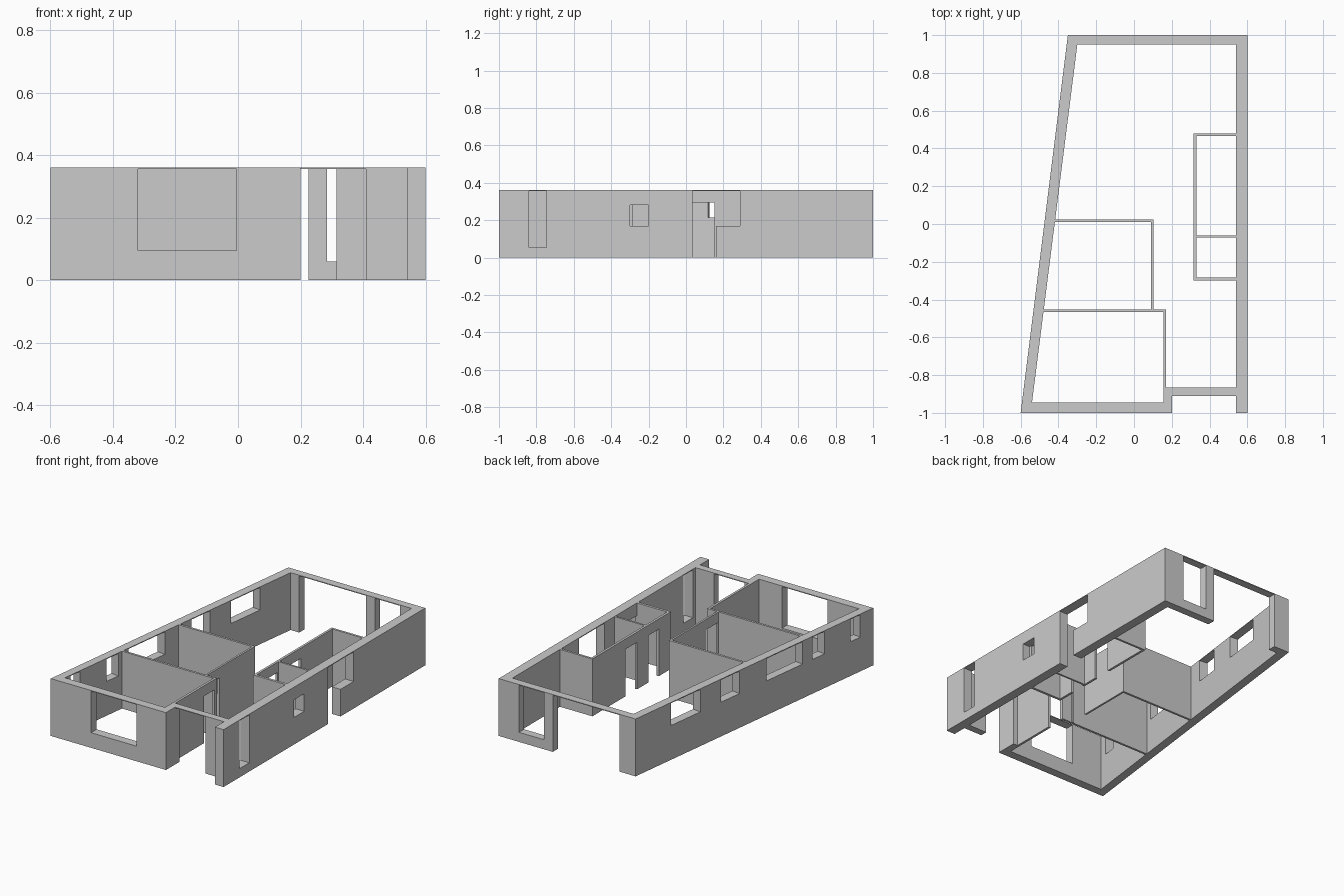
import bpy
import bmesh

H = 0.36          # wall height
HEAD = 0.355      # head height of openings in the outer walls
DOOR = 0.295      # head height of inner doors

cube = bpy.data.objects.get("Cube")
if cube:
    bpy.data.objects.remove(cube, do_unlink=True)

plaster = bpy.data.materials.new("grey plaster")
plaster.use_nodes = True
plaster.diffuse_color = (0.6, 0.6, 0.6, 1)
for node in plaster.node_tree.nodes:
    if node.type == 'BSDF_PRINCIPLED':
        node.inputs["Base Color"].default_value = (0.6, 0.6, 0.6, 1)
        node.inputs["Roughness"].default_value = 0.9


def prism(name, outline, z0=0.0, z1=H):
    """Extrude a floor-plan outline from z0 to z1."""
    bm = bmesh.new()
    base = bm.faces.new([bm.verts.new((x, y, z0)) for x, y in outline])
    top = bmesh.ops.extrude_face_region(bm, geom=[base])["geom"]
    for v in top:
        if isinstance(v, bmesh.types.BMVert):
            v.co.z = z1
    bmesh.ops.recalc_face_normals(bm, faces=bm.faces)
    mesh = bpy.data.meshes.new(name)
    bm.to_mesh(mesh)
    bm.free()
    mesh.materials.append(plaster)
    obj = bpy.data.objects.new(name, mesh)
    bpy.context.collection.objects.link(obj)
    return obj


def box(name, x0, x1, y0, y1, z0=0.0, z1=H):
    return prism(name, [(x0, y0), (x1, y0), (x1, y1), (x0, y1)], z0, z1)


def carve(obj, cutters):
    """Cut every cutter out of obj, then discard the cutters."""
    for c in cutters:
        c.hide_render = True
        mod = obj.modifiers.new("cut", 'BOOLEAN')
        mod.operation = 'DIFFERENCE'
        mod.solver = 'EXACT'
        mod.object = c
    bpy.context.view_layer.update()
    graph = bpy.context.evaluated_depsgraph_get()
    mesh = bpy.data.meshes.new_from_object(obj.evaluated_get(graph))
    obj.modifiers.clear()
    obj.data = mesh
    for c in cutters:
        bpy.data.objects.remove(c, do_unlink=True)


# Outer walls: footprint with a slanted right side and a recessed entrance
outer_walls = prism("outer_walls", [
    (-0.6, -1), (0.2, -1), (0.2, -0.91), (0.54, -0.91),
    (0.54, -1), (0.6, -1), (0.6, 1), (-0.35, 1)])
cuts = [prism("interior_space", [
    (-0.54, -0.945), (0.155, -0.945), (0.155, -0.865), (0.54, -0.865),
    (0.54, 0.95), (-0.3, 0.95)], -0.1, H + 0.1)]

# Front window, entrance, back window and wide back opening
cuts += [
    box("front_window", -0.32, -0.005, -1.1, -0.9, 0.095, HEAD),
    box("entrance", 0.2, 0.41, -0.95, -0.8, -0.1, HEAD),
    box("back_window", 0.285, 0.46, 0.9, 1.1, 0.06, HEAD),
    box("back_opening", -0.24, 0.225, 0.9, 1.1, -0.1, HEAD),
]

# Openings in the long straight wall
for y0, y1, z0, z1 in [(-0.84, -0.745, 0.055, HEAD), (-0.3, -0.2, 0.17, 0.28),
                       (0.035, 0.16, -0.1, HEAD), (0.15, 0.29, 0.17, HEAD)]:
    cuts.append(box("side_opening", 0.5, 0.7, y0, y1, z0, z1))

# Windows in the slanted wall, cut square to it
for y0, y1 in [(0.455, 0.7), (0.125, 0.28), (-0.405, -0.1),
               (-0.59, -0.49), (-0.89, -0.81)]:
    outline = []
    for y, d in [(y0, -0.05), (y0, 0.1), (y1, 0.1), (y1, -0.05)]:
        face_x = -0.35 - 0.125 * (1 - y)
        outline.append((face_x + d, y - 0.125 * d))
    cuts.append(prism("slanted_window", outline, 0.215, HEAD))
carve(outer_walls, cuts)

# Thin partitions without doors
for name, x0, x1, y0, y1 in [
        ("middle_room_back_wall", -0.44, 0.102, 0.01, 0.024),
        ("bedroom_divider", -0.5, 0.17, -0.466, -0.452),
        ("utility_back_wall", 0.315, 0.55, 0.465, 0.479),
        ("utility_divider", 0.325, 0.55, -0.072, -0.06),
        ("bathroom_front_wall", 0.315, 0.55, -0.3, -0.284)]:
    box(name, x0, x1, y0, y1)

# Thin partitions with doors, each door given as a y range
for name, x0, x1, y0, y1, doors in [
        ("middle_room_side_wall", 0.09, 0.102, -0.455, 0.015, [(-0.445, -0.33)]),
        ("front_room_side_wall", 0.155, 0.17, -0.9, -0.46, [(-0.58, -0.475)]),
        ("utility_side_wall", 0.315, 0.33, -0.295, 0.475,
         [(0.035, 0.152), (-0.18, -0.08)])]:
    wall = box(name, x0, x1, y0, y1)
    carve(wall, [box("door", x0 - 0.05, x1 + 0.05, a, b, -0.1, DOOR)
                 for a, b in doors])
